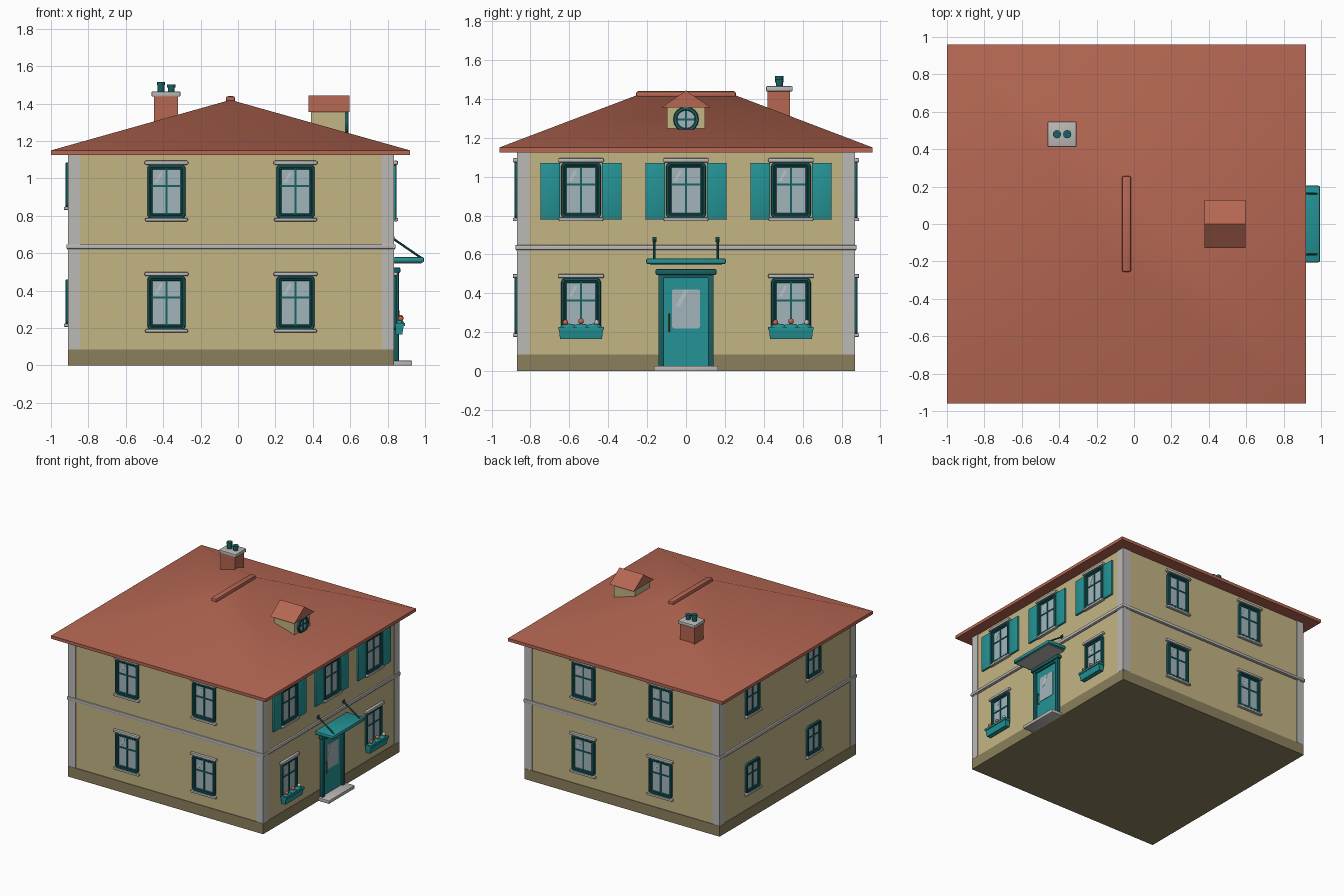
import bpy, bmesh, math
from mathutils import Matrix, Vector

if "Cube" in bpy.data.objects:
    bpy.data.objects.remove(bpy.data.objects["Cube"], do_unlink=True)


def material(name, r, g, b):
    m = bpy.data.materials.new(name)
    m.use_nodes = True
    m.diffuse_color = (r, g, b, 1)
    m.node_tree.nodes["Principled BSDF"].inputs["Base Color"].default_value = (r, g, b, 1)
    return m


WALL = material("sand_plaster", .55, .46, .235)
BASE = material("dark_plinth", .26, .215, .11)
ROOF = material("terracotta", .46, .135, .085)
TRIM = material("pale_stone", .5, .49, .47)
TEAL = material("teal_paint", .018, .29, .3)
DARK = material("dark_teal_paint", .009, .12, .125)
GLASS = material("window_glass", .36, .46, .5)
GLINT = material("glass_glint", .47, .56, .59)
BLOOM = material("red_flower", .6, .13, .06)
BRASS = material("aged_brass", .25, .17, .06)

CX, HX, HY = -.0375, .8725, .87
WORLD = Matrix.Identity(4)
parts = []


# Faces use local axes: x to the right, -y outwards, z up
def side(x, y, turn):
    return Matrix.Translation((x, y, 0)) @ Matrix.Rotation(math.radians(turn), 4, "Z")


FRONT = side(CX, -HY + .005, 0)
DOOR_SIDE = side(CX + HX - .005, 0, 90)
BACK = side(CX, HY - .005, 180)
PLAIN_SIDE = side(CX - HX + .005, 0, -90)


def finish(name, mat, bm, place=WORLD):
    bmesh.ops.recalc_face_normals(bm, faces=bm.faces)
    me = bpy.data.meshes.new(name)
    bm.to_mesh(me)
    bm.free()
    me.transform(place)
    me.materials.append(mat)
    ob = bpy.data.objects.new(name, me)
    bpy.context.collection.objects.link(ob)
    parts.append(ob)
    return ob


def block(name, mat, lo, hi, place=WORLD, bevel=0.0, segments=2):
    lo, hi = Vector(lo), Vector(hi)
    bm = bmesh.new()
    bmesh.ops.create_cube(bm, size=1)
    for v in bm.verts:
        v.co = (lo + hi) / 2 + Vector(a * b for a, b in zip(v.co, hi - lo))
    if bevel:
        bmesh.ops.bevel(bm, geom=bm.edges[:], offset=bevel, segments=segments, affect="EDGES", profile=.5)
    return finish(name, mat, bm, place)


def plate(name, mat, u0, u1, v0, v1, depth, place, bevel=0.0, back=0.0):
    return block(name, mat, (u0, -depth, v0), (u1, -back, v1), place, bevel)


def loft(name, mat, loops, place=WORLD, cap=False):
    bm = bmesh.new()
    rows = [[bm.verts.new(p) for p in loop] for loop in loops]
    n = len(rows[0])
    for a, b in zip(rows, rows[1:]):
        for i in range(n):
            bm.faces.new((a[i], a[(i + 1) % n], b[(i + 1) % n], b[i]))
    if cap:
        bm.faces.new(rows[0])
        bm.faces.new(rows[-1])
    return finish(name, mat, bm, place)


def rod(name, mat, a, b, radius, sides=12, place=WORLD):
    a, b = Vector(a), Vector(b)
    bm = bmesh.new()
    bmesh.ops.create_cone(bm, cap_ends=True, segments=sides, radius1=radius, radius2=radius, depth=(b - a).length)
    turn = (b - a).to_track_quat("Z", "Y").to_matrix().to_4x4()
    bm.transform(Matrix.Translation((a + b) / 2) @ turn)
    return finish(name, mat, bm, place)


def rounded(u, v, w, h, r, depth, n=4):
    pts = []
    for k, (sx, sz) in enumerate(((1, 1), (-1, 1), (-1, -1), (1, -1))):
        for i in range(n + 1):
            t = math.pi / 2 * (k + i / n)
            pts.append((u + sx * (w / 2 - r) + r * math.cos(t), -depth, v + sz * (h / 2 - r) + r * math.sin(t)))
    return pts


def ring(name, mat, u, v, w, h, r, thick, depth, place):
    steps = ((0, 0), (0, depth - .004), (.004, depth), (thick - .004, depth), (thick, depth - .004), (thick, 0))
    loft(name, mat, [rounded(u, v, w - 2 * s, h - 2 * s, max(r - s, .004), d) for s, d in steps], place)


def glint(u, v, size, depth, place):
    pts = [(-.5, -.6), (-.15, -.6), (.5, .6), (.15, .6)]
    loft("glass_glint", GLINT, [[(u + a * size, -d, v + b * size) for a, b in pts] for d in (depth, depth + .001)],
         place, True)


def window(place, u, v0, w=.205, h=.29, lintel=True, sill=True):
    v = v0 + h / 2
    plate("window_glass", GLASS, u - w / 2 + .01, u + w / 2 - .01, v0 + .01, v0 + h - .01, .005, place)
    ring("window_frame", DARK, u, v, w, h, .025, .017, .018, place)
    ring("window_sash", DARK, u, v, w - .03, h - .03, .012, .013, .012, place)
    plate("window_mullion", DARK, u - .006, u + .006, v0 + .02, v0 + h - .02, .011, place)
    bar = v0 + h * .6
    plate("window_bar", DARK, u - w / 2 + .02, u + w / 2 - .02, bar - .005, bar + .005, .01, place)
    glint(u - w * .2, v0 + h * .76, .045, .005, place)
    if lintel:
        plate("window_lintel", TRIM, u - .117, u + .117, v0 + h - .002, v0 + h + .02, .026, place, .007)
    if sill:
        e = w / 2 + .012
        plate("window_sill", TRIM, u - e, u + e, v0 - .014, v0 + .004, .026, place, .006)


# House body
block("walls", WALL, (CX - HX + .005, -HY + .005, .04), (CX + HX - .005, HY - .005, 1.135))
block("plinth", BASE, (CX - HX, -HY, 0), (CX + HX, HY, .085))
for sx in (-1, 1):
    for sy in (-1, 1):
        x, y = CX + sx * HX, sy * HY
        xs, ys = sorted((x, x - sx * .065)), sorted((y, y - sy * .065))
        block("corner_pilaster", TRIM, (xs[0], ys[0], .086), (xs[1], ys[1], 1.13))
for grow, z0, z1 in ((.002, .617, .626), (.008, .624, .648)):
    block("string_course", TRIM, (CX - HX - grow, -HY - grow, z0), (CX + HX + grow, HY + grow, z1),
          bevel=.004 if grow > .005 else 0)

# Hipped roof with ridge cap
bm = bmesh.new()
low, eave = [[bm.verts.new((-.04 + a * .96, b * .96, z)) for a, b in ((-1, -1), (1, -1), (1, 1), (-1, 1))]
             for z in (1.125, 1.15)]
r0, r1 = [bm.verts.new((-.04, y, 1.42)) for y in (-.25, .25)]
bm.faces.new(low)
for i in range(4):
    j = (i + 1) % 4
    bm.faces.new((low[i], low[j], eave[j], eave[i]))
for f in ((eave[0], eave[1], r0), (eave[1], eave[2], r1, r0), (eave[2], eave[3], r1), (eave[3], eave[0], r0, r1)):
    bm.faces.new(f)
finish("hipped_roof", ROOF, bm)
block("ridge_cap", ROOF, (-.065, -.257, 1.405), (-.015, .257, 1.44), bevel=.012)

# Chimney
block("chimney_stack", ROOF, (-.45, .42, 1.2), (-.32, .535, 1.445))
block("chimney_cap", TRIM, (-.462, .412, 1.438), (-.308, .548, 1.465), bevel=.005)
for x, top in ((-.412, 1.517), (-.357, 1.503)):
    rod("chimney_pot", DARK, (x, .48, 1.455), (x, .48, top), .018)
    rod("chimney_pot_rim", DARK, (x, .48, top - .018), (x, .48, top), .022)

# Dormer with round window
block("dormer_body", WALL, (.39, -.097, 1.2), (.575, .097, 1.365))
loft("dormer_roof", ROOF, [[(x, -.128, 1.355), (x, .128, 1.355), (x, 0, 1.443)] for x in (.378, .595)], cap=True)
DORMER = side(.575, 0, 90)
loft("dormer_glass", GLASS, [rounded(0, 1.295, .11, .11, .055, d) for d in (0, .005)], DORMER, True)
ring("dormer_window_frame", DARK, 0, 1.295, .132, .132, .066, .02, .016, DORMER)
plate("dormer_mullion", DARK, -.005, .005, 1.245, 1.345, .01, DORMER)
plate("dormer_bar", DARK, -.05, .05, 1.29, 1.3, .009, DORMER)

# Windows
for place in (FRONT, BACK):
    for u in (-.345, .345):
        for v0 in (.19, .785):
            window(place, u, v0)
for u in (-.45, .33):
    for v0 in (.22, .845):
        window(PLAIN_SIDE, u, v0, .18, .24, lintel=False)
for u in (-.54, 0, .54):
    window(DOOR_SIDE, u, .785)
    for s in (-1, 1):
        a, b = sorted((u + s * .108, u + s * .209))
        plate("shutter", TEAL, a, b, .78, 1.07, .016, DOOR_SIDE, .003)

# Ground floor windows with flower boxes
for u in (-.54, .54):
    window(DOOR_SIDE, u, .19, sill=False)
    boxes = [[(u + s * w, -d, z) for s, d in ((-1, .012), (1, .012), (1, out), (-1, out))]
             for z, w, out in ((.165, .108, .048), (.212, .113, .056), (.212, .117, .062), (.228, .117, .062))]
    loft("flower_box", TEAL, boxes, DOOR_SIDE, True)
    for k, mat in ((-.08, BLOOM), (0, BLOOM), (.08, TRIM)):
        bm = bmesh.new()
        bmesh.ops.create_icosphere(bm, subdivisions=2, radius=.015)
        bm.transform(Matrix.Translation((u + k, -.04, .25 + (.006 if k == 0 else 0))))
        finish("flower", mat, bm, DOOR_SIDE)
        bm = bmesh.new()
        bmesh.ops.create_icosphere(bm, subdivisions=2, radius=1)
        bm.transform(Matrix.Translation((u + k * .8, -.036, .226)) @ Matrix.Diagonal((.045, .022, .018, 1)))
        finish("flower_leaves", TEAL, bm, DOOR_SIDE)

# Door
plate("door_leaf", TEAL, -.12, .12, .02, .495, .014, DOOR_SIDE)
for s in (-1, 1):
    a, b = sorted((s * .113, s * .142))
    plate("door_post", DARK, a, b, .02, .5, .03, DOOR_SIDE, .004)
plate("door_head", DARK, -.115, .115, .478, .5, .026, DOOR_SIDE)
plate("door_cornice", DARK, -.156, .156, .495, .524, .038, DOOR_SIDE, .006)
loft("door_glass", GLASS, [rounded(0, .32, .145, .2, .012, d) for d in (.013, .018)], DOOR_SIDE, True)
glint(-.02, .375, .07, .018, DOOR_SIDE)
rod("door_handle", BRASS, (-.088, -.028, .2), (-.088, -.028, .295), .005, 8, DOOR_SIDE)
for z in (.208, .287):
    rod("handle_mount", BRASS, (-.088, -.01, z), (-.088, -.03, z), .004, 8, DOOR_SIDE)
plate("door_step", TRIM, -.165, .165, 0, .026, .1, DOOR_SIDE, .003)

# Canopy on tie rods
plate("canopy", TEAL, -.205, .205, .55, .58, .165, DOOR_SIDE, .01)
plate("canopy_underside", TRIM, -.185, .185, .546, .552, .15, DOOR_SIDE)
for u in (-.163, .163):
    rod("canopy_rod", DARK, (u, 0, .678), (u, -.15, .575), .006, 8, DOOR_SIDE)
    plate("rod_anchor", DARK, u - .01, u + .01, .665, .69, .008, DOOR_SIDE)

# Smooth rounded parts, keep edges sharp
for ob in parts:
    ob.select_set(True)
bpy.context.view_layer.objects.active = parts[0]
bpy.ops.object.shade_smooth_by_angle(angle=math.radians(35))
